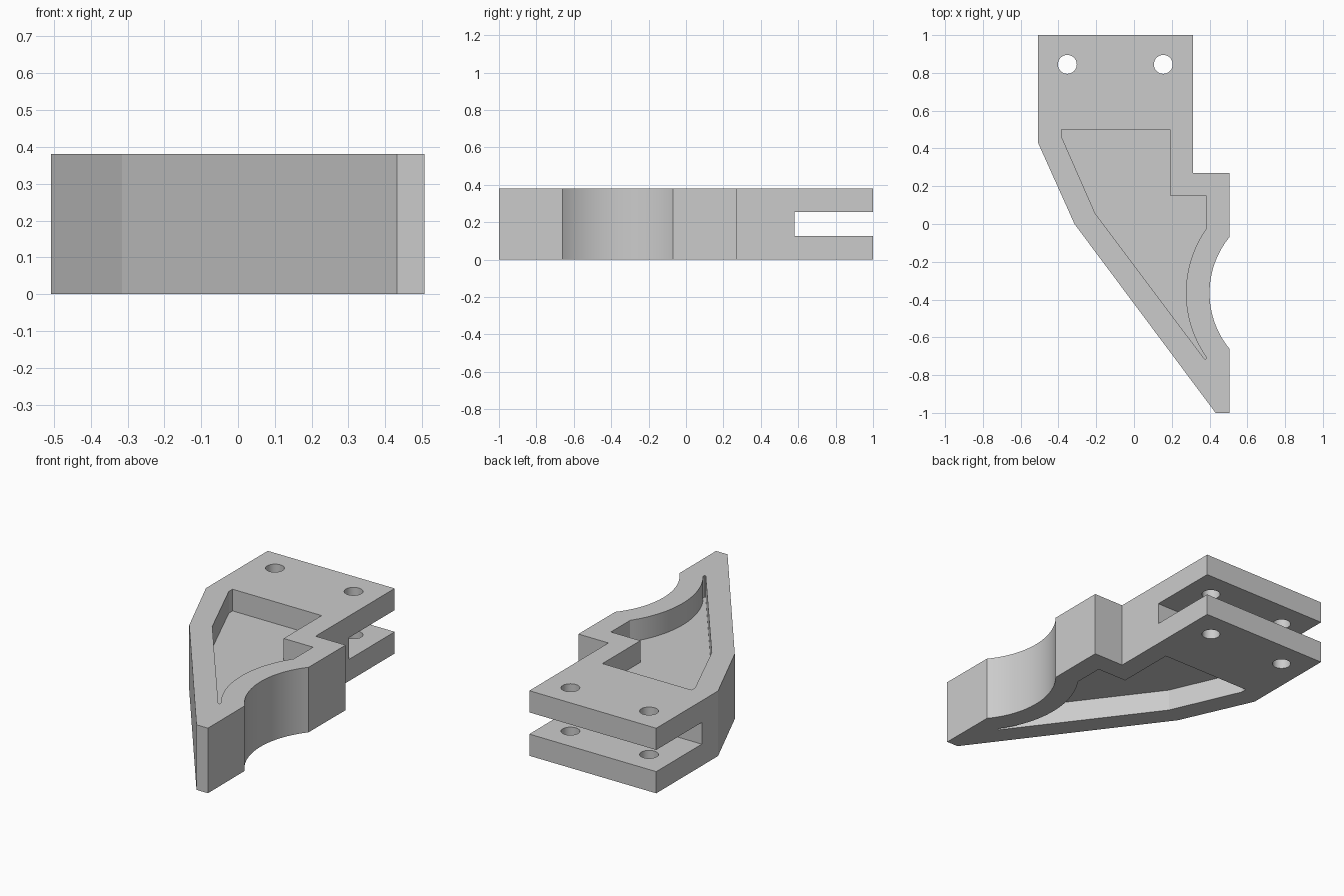
import bpy, bmesh
from math import pi, sin, cos, asin, radians

if "Cube" in bpy.data.objects:
    bpy.data.objects.remove(bpy.data.objects["Cube"])

H = 0.38            # total thickness
T = H / 3           # plate, slot and web thickness
CX, CY = 0.867, -0.365   # centre of the concave side arc


def arc(r, half, n=32):
    a = asin(half / r)
    return [(CX + r * cos(pi - a + 2 * a * i / n),
             CY + r * sin(pi - a + 2 * a * i / n)) for i in range(n + 1)]


def circle(x, y, r, n=32):
    return [(x + r * cos(2 * pi * i / n), y + r * sin(2 * pi * i / n)) for i in range(n)]


def prism(name, pts, z0, z1):
    bm = bmesh.new()
    base = bm.faces.new([bm.verts.new((x, y, z0)) for x, y in pts])
    ext = bmesh.ops.extrude_face_region(bm, geom=[base])
    top = [v for v in ext['geom'] if isinstance(v, bmesh.types.BMVert)]
    bmesh.ops.translate(bm, verts=top, vec=(0, 0, z1 - z0))
    bmesh.ops.recalc_face_normals(bm, faces=bm.faces)
    me = bpy.data.meshes.new(name)
    bm.to_mesh(me)
    bm.free()
    ob = bpy.data.objects.new(name, me)
    bpy.context.collection.objects.link(ob)
    return ob


# Bracket body
outline = [(-0.508, 1), (0.312, 1), (0.312, 0.27), (0.506, 0.27)] + arc(0.467, 0.295) + \
          [(0.506, -1), (0.432, -1), (-0.315, 0), (-0.508, 0.43)]
body = prism("bracket", outline, 0, H)

# Cutters: pockets on both faces, open slot, bolt holes
pocket = [(-0.385, 0.5), (0.19, 0.5), (0.19, 0.15), (0.38, 0.15)] + arc(0.592, 0.337) + \
         [(0.38, -0.716), (0.374, -0.716), (-0.205, 0.055), (-0.385, 0.465)]
slot = [(-0.7, 0.58), (0.7, 0.58), (0.7, 1.2), (-0.7, 1.2)]
cutters = [prism("pocket_top", pocket, 2 * T, H + 0.1),
           prism("pocket_bottom", pocket, -0.1, T),
           prism("clevis_slot", slot, T, 2 * T)]
for x in (-0.353, 0.155):
    cutters.append(prism("bolt_hole", circle(x, 0.845, 0.05), -0.1, H + 0.1))

bpy.context.view_layer.objects.active = body
body.select_set(True)
for c in cutters:
    m = body.modifiers.new(c.name, 'BOOLEAN')
    m.operation = 'DIFFERENCE'
    m.solver = 'EXACT'
    m.object = c
    bpy.ops.object.modifier_apply(modifier=m.name)
    bpy.data.objects.remove(c)

# Smooth the arcs and holes, keep corners sharp
bpy.ops.object.shade_smooth_by_angle(angle=radians(11.8))
